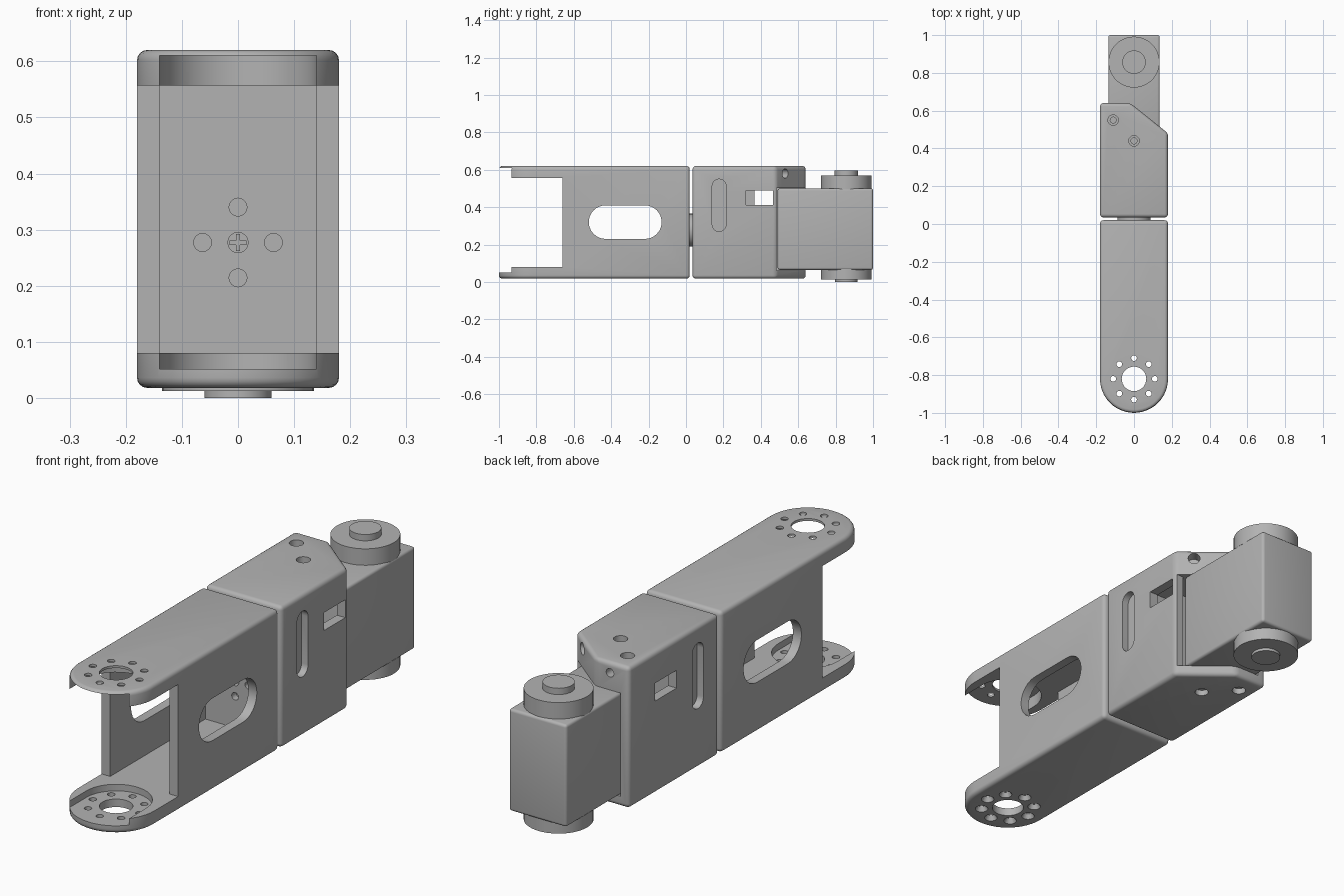
import bpy, bmesh, math
from mathutils import Matrix, Vector

if "Cube" in bpy.data.objects:
    bpy.data.objects.remove(bpy.data.objects["Cube"], do_unlink=True)

grey = bpy.data.materials.new("machined_grey")
grey.use_nodes = True
COLOUR = (0.45, 0.45, 0.45, 1)
grey.diffuse_color = COLOUR
for node in grey.node_tree.nodes:
    if node.type == 'BSDF_PRINCIPLED':
        node.inputs["Base Color"].default_value = COLOUR


def make(name, bm):
    bmesh.ops.recalc_face_normals(bm, faces=bm.faces)
    me = bpy.data.meshes.new(name)
    bm.to_mesh(me)
    bm.free()
    me.materials.append(grey)
    ob = bpy.data.objects.new(name, me)
    bpy.context.scene.collection.objects.link(ob)
    return ob


def box(name, x, y, z):
    bm = bmesh.new()
    bmesh.ops.create_cube(bm, size=1)
    for v in bm.verts:
        v.co = [r[0] + (c + 0.5) * (r[1] - r[0]) for c, r in zip(v.co, (x, y, z))]
    return make(name, bm)


def rod(name, centre, axis, depth, r1, r2=None, sides=32):
    """Cylinder or cone centred on a point, along an axis."""
    bm = bmesh.new()
    turn = Vector(axis).to_track_quat('Z', 'Y').to_matrix().to_4x4()
    bmesh.ops.create_cone(bm, cap_ends=True, segments=sides, radius1=r1,
                          radius2=r1 if r2 is None else r2, depth=depth,
                          matrix=Matrix.Translation(centre) @ turn)
    return make(name, bm)


def prism(name, outline, axis, lo, hi):
    """Extrude a 2D outline along x or z."""
    bm = bmesh.new()
    place = (lambda a, b, t: (t, a, b)) if axis == 'X' else (lambda a, b, t: (a, b, t))
    face = bm.faces.new([bm.verts.new(place(a, b, lo)) for a, b in outline])
    new = bmesh.ops.extrude_face_region(bm, geom=[face])["geom"]
    step = Vector(place(0, 0, hi - lo))
    bmesh.ops.translate(bm, vec=step, verts=[g for g in new if isinstance(g, bmesh.types.BMVert)])
    return make(name, bm)


def arc(cx, cy, r, start, end, n=24):
    return [(cx + r * math.cos(math.radians(start + (end - start) * i / n)),
             cy + r * math.sin(math.radians(start + (end - start) * i / n))) for i in range(n + 1)]


def finish(ob, bevel=0, cutters=()):
    """Round the outside, subtract the cutters, shade smooth between sharp edges."""
    if bevel:
        m = ob.modifiers.new("round", 'BEVEL')
        m.width, m.segments, m.limit_method = bevel, 4, 'ANGLE'
        m.angle_limit = math.radians(30)
    for c in cutters:
        m = ob.modifiers.new("cut", 'BOOLEAN')
        m.operation, m.solver, m.object = 'DIFFERENCE', 'EXACT', c
        c.hide_render = True
    deps = bpy.context.evaluated_depsgraph_get()
    me = bpy.data.meshes.new_from_object(ob.evaluated_get(deps))
    ob.modifiers.clear()
    ob.data = me
    for c in cutters:
        bpy.data.objects.remove(c, do_unlink=True)
    me.polygons.foreach_set("use_smooth", [True] * len(me.polygons))
    me.set_sharp_from_angle(angle=math.radians(28))
    return ob


W, IN = 0.18, 0.14          # outer and inner half widths
LOW, HIGH = 0.018, 0.62     # bracket height range
PIVOT, MID = -0.82, 0.277   # pivot position along y, coupling height
FLOOR, CEIL = 0.08, 0.557

# Fork bracket with a rounded front and hollow middle
fork = prism("fork_bracket", [(W, 0.02), (-W, 0.02)] + arc(0, PIVOT, W, 180, 360), 'Z', LOW, HIGH)
slot = arc(-0.43, 0.32, 0.09, 90, 270, 12) + arc(-0.22, 0.32, 0.09, -90, 90, 12)
pocket = arc(0, PIVOT, IN, 0, 180) + [(-IN, -1.2), (IN, -1.2)]
cuts = [
    box("mouth_cut", (-0.3, 0.3), (-1.2, -0.66), (FLOOR, CEIL)),
    box("hollow_cut", (-IN, IN), (-0.9, -0.02), (FLOOR, CEIL)),
    prism("side_slot_cut", slot, 'X', -0.4, 0.4),
    prism("lower_pocket_cut", pocket, 'Z', 0.052, 0.2),
    prism("upper_pocket_cut", pocket, 'Z', 0.4, 0.61),
    rod("pivot_cut", (0, PIVOT, 0.3), (0, 0, 1), 1, 0.065),
    rod("coupling_cut", (0, -0.01, MID), (0, 1, 0), 0.04, 0.018, sides=20),
]
for i in range(8):
    a = i * math.pi / 4
    p = (0.11 * math.cos(a), PIVOT + 0.11 * math.sin(a))
    cuts.append(rod("bolt_cut", (*p, 0.3), (0, 0, 1), 1, 0.015, sides=16))
    cuts.append(rod("countersink_cut", (*p, LOW + 0.005), (0, 0, 1), 0.03, 0.032, 0.016, 16))
for dx, dz in ((0.063, 0), (-0.063, 0), (0, 0.063), (0, -0.063)):
    cuts.append(rod("wall_bolt_cut", (dx, -0.01, MID + dz), (0, 1, 0), 0.04, 0.016, sides=16))
finish(fork, 0.018, cuts)

# Coupling between bracket and housing, with its cross-head screw
finish(rod("coupling_disc", (0, 0.028, MID), (0, 1, 0), 0.03, 0.088))
box("screw_cross_wide", (-0.015, 0.015), (0.0, 0.015), (MID - 0.004, MID + 0.004))
box("screw_cross_tall", (-0.004, 0.004), (0.0, 0.015), (MID - 0.015, MID + 0.015))

# Motor housing with one cut-off corner, open towards the back
BACK = 0.64
outline = [(-W, 0.035), (W, 0.035), (W, 0.48), (-0.02, BACK), (-W, BACK)]
housing = prism("motor_housing", outline, 'Z', LOW, HIGH)
cuts = [
    box("motor_bay_cut", (-IN, IN), (0.3, 0.9), (0.062, 0.502)),
    box("open_side_cut", (0, 0.3), (0.485, 0.9), (0.062, 0.502)),
    box("window_cut", (-0.4, 0.4), (0.32, 0.465), (0.412, 0.488)),
    rod("corner_hole_cut", (0.117, 0.53, 0.58), (0.16, 0.2, 0), 0.1, 0.025, sides=20),
    rod("back_hole_cut", (-0.09, BACK, 0.575), (0, 1, 0), 0.1, 0.018, sides=20),
]
groove = arc(0.177, 0.513, 0.037, 0, 180, 12) + arc(0.177, 0.307, 0.037, 180, 360, 12)
for side in (-1, 1):
    lo, hi = sorted((side * 0.15, side * 0.3))
    cuts.append(prism("groove_cut", groove, 'X', lo, hi))
for x, y in ((-0.11, 0.55), (0, 0.44)):
    cuts.append(rod("top_sink_cut", (x, y, HIGH), (0, 0, 1), 0.06, 0.028, sides=20))
    cuts.append(rod("top_hole_cut", (x, y, HIGH), (0, 0, 1), 0.16, 0.016, sides=20))
    cuts.append(rod("bottom_hole_cut", (x, y, LOW), (0, 0, 1), 0.05, 0.028, sides=20))
finish(housing, 0.018, cuts)
box("inner_post", (-0.05, 0.05), (0.3, 0.365), (0.062, 0.502))

# Motor body with round output discs above and below
finish(box("motor_body", (-0.136, 0.136), (0.49, 1.0), (0.065, 0.5)), 0.012)
AXLE = 0.857
for name, lo, hi, r in (("upper_disc", 0.495, 0.57, 0.135), ("upper_cap", 0.565, 0.597, 0.062),
                        ("lower_disc", 0.012, 0.07, 0.135), ("lower_cap", 0, 0.016, 0.06)):
    finish(rod(name, (0, AXLE, (lo + hi) / 2), (0, 0, 1), hi - lo, r, sides=48))
